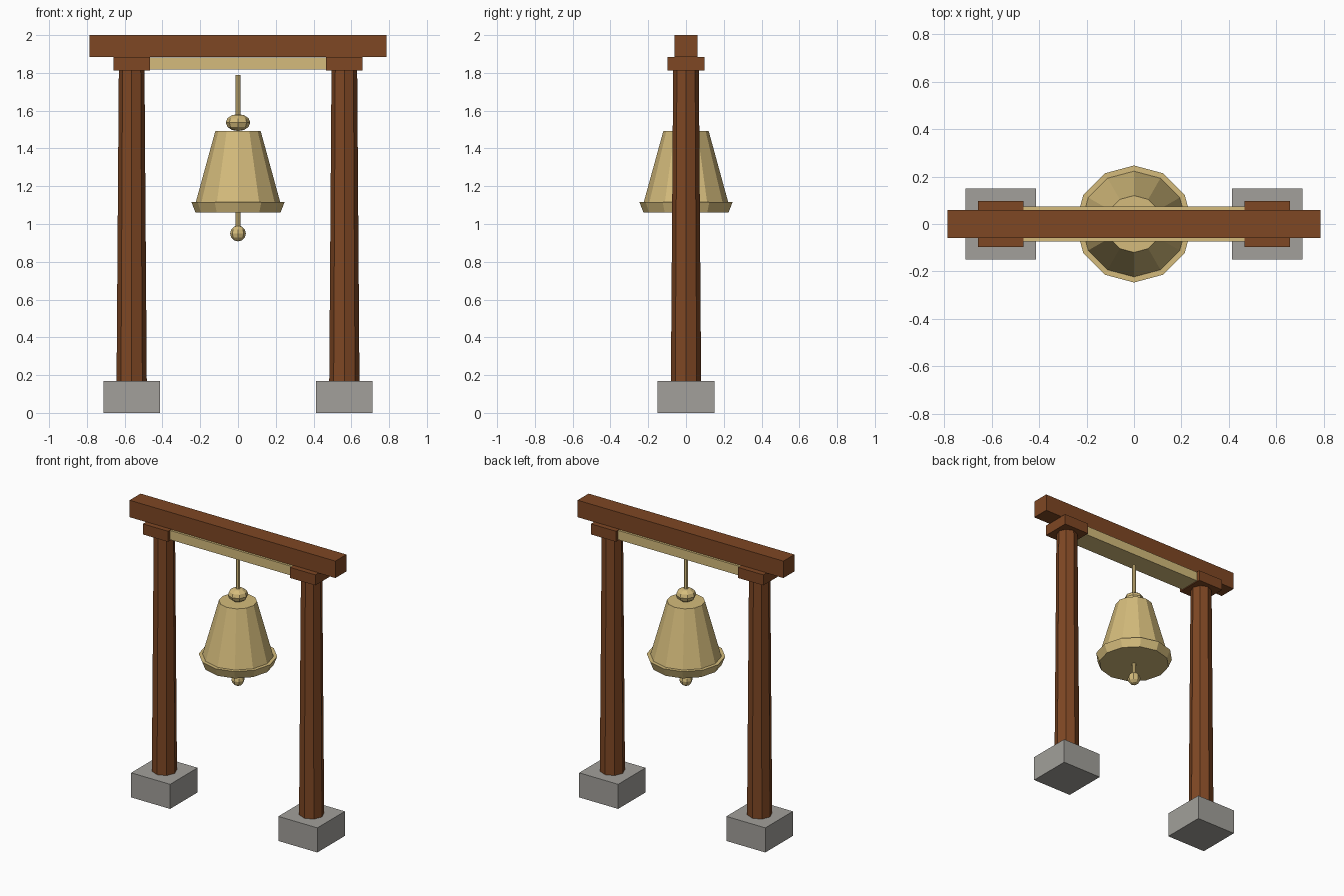
import bpy
import math

old = bpy.data.objects.get("Cube")
if old:
    bpy.data.objects.remove(old, do_unlink=True)


def material(name, rgb):
    mat = bpy.data.materials.new(name)
    mat.use_nodes = True
    colour = (*rgb, 1)
    mat.diffuse_color = colour
    bsdf = mat.node_tree.nodes["Principled BSDF"]
    bsdf.inputs["Base Color"].default_value = colour
    bsdf.inputs["Roughness"].default_value = 0.8
    return mat


wood = material("brown wood", (0.21, 0.063, 0.017))
brass = material("pale brass", (0.66, 0.50, 0.20))
stone = material("grey stone", (0.36, 0.35, 0.325))


def finish(name, mat):
    obj = bpy.context.object
    obj.name = name
    obj.data.materials.append(mat)
    return obj


def box(name, mat, x, half_x, half_y, z0, z1):
    bpy.ops.mesh.primitive_cube_add(size=2, location=(x, 0, (z0 + z1) / 2))
    bpy.context.object.scale = (half_x, half_y, (z1 - z0) / 2)
    bpy.ops.object.transform_apply(location=False, rotation=False, scale=True)
    return finish(name, mat)


def taper(name, mat, sides, x, r0, r1, z0, z1):
    bpy.ops.mesh.primitive_cone_add(vertices=sides, radius1=r0, radius2=r1,
                                    depth=z1 - z0, location=(x, 0, (z0 + z1) / 2))
    return finish(name, mat)


def ball(name, mat, z, radius, half_height):
    bpy.ops.mesh.primitive_uv_sphere_add(segments=8, ring_count=6, radius=1,
                                         location=(0, 0, z))
    bpy.context.object.scale = (radius, radius, half_height)
    bpy.ops.object.transform_apply(location=False, rotation=False, scale=True)
    return finish(name, mat)


# Two posts, each on a stone footing with a wooden cap block
for side, x in (("left", 0.563), ("right", -0.563)):
    box(side + "_footing", stone, x, 0.149, 0.15, 0, 0.17)
    taper(side + "_post", wood, 8, x, 0.08, 0.068, 0.17, 1.815)
    box(side + "_cap_block", wood, x, 0.096, 0.097, 1.812, 1.885)

# Top beam and the pale board beneath it
box("top_beam", wood, 0, 0.787, 0.06, 1.883, 2.0)
box("hanging_board", brass, 0, 0.56, 0.074, 1.818, 1.882)

# Bell
taper("bell_body", brass, 12, 0, 0.225, 0.12, 1.11, 1.492)
taper("bell_lip", brass, 12, 0, 0.225, 0.247, 1.06, 1.117)
ball("bell_crown", brass, 1.537, 0.065, 0.045)
taper("hanging_rod", brass, 8, 0, 0.014, 0.014, 1.5, 1.79)

# Clapper
taper("clapper_rod", brass, 8, 0, 0.014, 0.014, 0.95, 1.08)
ball("clapper_ball", brass, 0.95, 0.042, 0.042)
